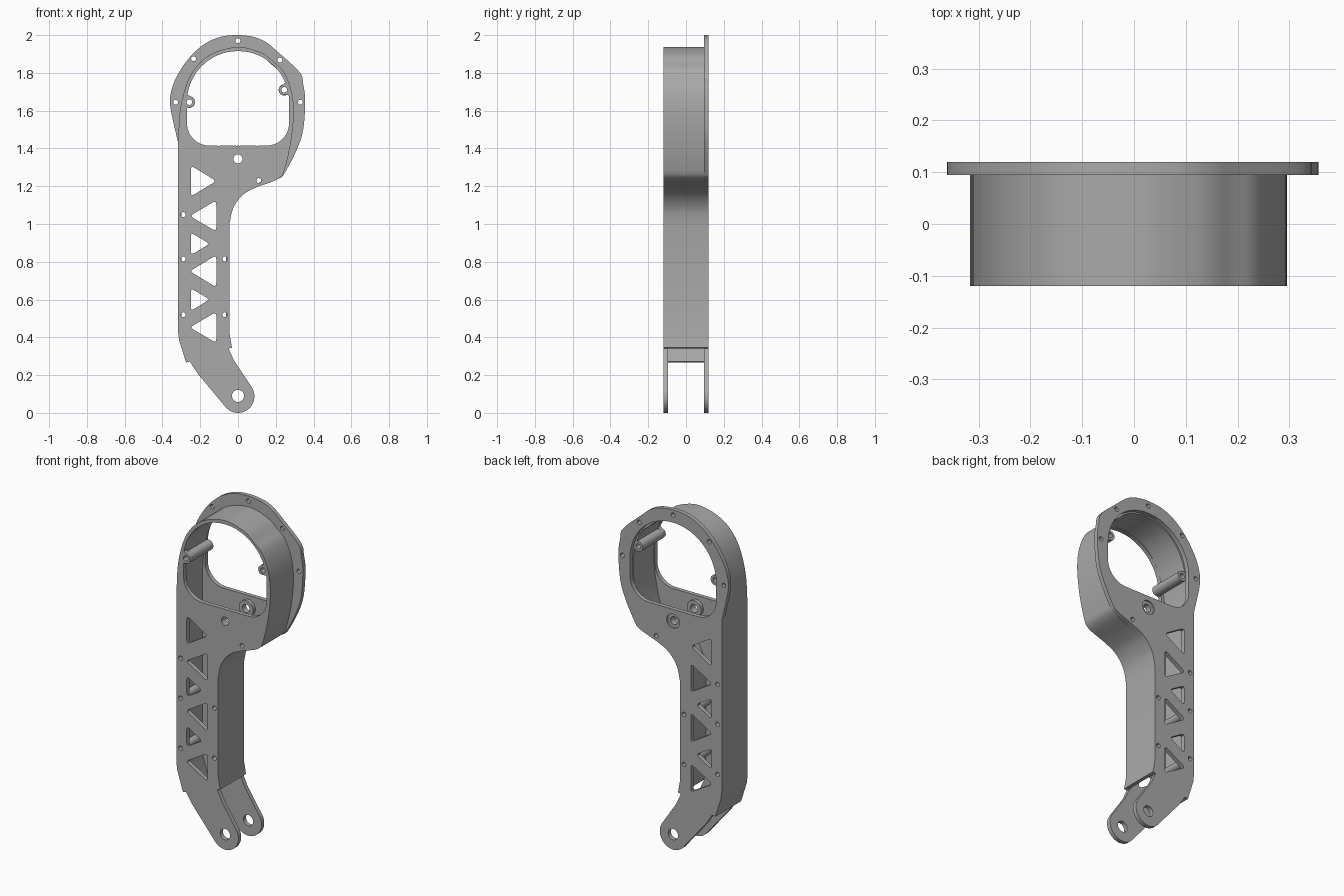
import bpy, bmesh, math
from mathutils import Vector

if "Cube" in bpy.data.objects:
    bpy.data.objects.remove(bpy.data.objects["Cube"])

grey = bpy.data.materials.new("plain_grey")
grey.diffuse_color = (0.4, 0.4, 0.4, 1)
grey.use_nodes = True
grey.node_tree.nodes["Principled BSDF"].inputs["Base Color"].default_value = grey.diffuse_color


def circle(x, z, r, n=24):
    return [(x + r * math.cos(2 * math.pi * i / n), z + r * math.sin(2 * math.pi * i / n)) for i in range(n)]


def spline(pts, n=5):
    """Smooth open path through the points (Catmull-Rom)."""
    p = [Vector(q) for q in [pts[0]] + pts + [pts[-1]]]
    out = []
    for i in range(1, len(p) - 2):
        a, b, c, d = p[i - 1:i + 3]
        for k in range(n):
            t = k / n
            out.append(tuple(0.5 * (2 * b + (c - a) * t + (2 * a - 5 * b + 4 * c - d) * t * t
                                    + (3 * b - a - 3 * c + d) * t ** 3)))
    return out + [pts[-1]]


def rounded(pts, r, n=5):
    """Closed polygon with softened corners."""
    out = []
    for i, q in enumerate(pts):
        b = Vector(q)
        a = b + (Vector(pts[i - 1]) - b).normalized() * r
        c = b + (Vector(pts[(i + 1) % len(pts)]) - b).normalized() * r
        for k in range(n + 1):
            t = k / n
            out.append(tuple(a * (1 - t) ** 2 + b * 2 * t * (1 - t) + c * t * t))
    return out


def strip(path, w):
    """Open path thickened to its right-hand side."""
    inner = []
    for i, q in enumerate(path):
        d = (Vector(path[min(i + 1, len(path) - 1)]) - Vector(path[max(i - 1, 0)])).normalized()
        inner.append((q[0] + d.y * w, q[1] - d.x * w))
    return path + inner[::-1]


def slab(name, loops, y0, y1):
    """Extrude an x-z outline (first loop) with holes (other loops) from y0 to y1."""
    cu = bpy.data.curves.new(name, 'CURVE')
    cu.dimensions, cu.fill_mode, cu.extrude = '2D', 'BOTH', (y1 - y0) / 2
    for loop in loops:
        s = cu.splines.new('POLY')
        s.points.add(len(loop) - 1)
        for p, q in zip(s.points, loop):
            p.co = (q[0], q[1], 0, 1)
        s.use_cyclic_u = True
    tmp = bpy.data.objects.new(name + "_curve", cu)
    bpy.context.collection.objects.link(tmp)
    dg = bpy.context.evaluated_depsgraph_get()
    me = bpy.data.meshes.new_from_object(tmp.evaluated_get(dg))
    bpy.data.objects.remove(tmp)
    bpy.data.curves.remove(cu)
    bm = bmesh.new()
    bm.from_mesh(me)
    bmesh.ops.remove_doubles(bm, verts=bm.verts, dist=1e-5)
    for v in bm.verts:
        x, z, d = v.co
        v.co = (x, (y0 + y1) / 2 - d, z)
    bmesh.ops.recalc_face_normals(bm, faces=bm.faces)
    bm.to_mesh(me)
    bm.free()
    me.name = name
    me.materials.clear()
    me.materials.append(grey)
    ob = bpy.data.objects.new(name, me)
    bpy.context.collection.objects.link(ob)
    return ob


# Opening: round on top, rounded box below, optionally notched by the two bosses
ring_bosses = [(-0.257, 1.645), (0.245, 1.71)]


def opening(r, floor, bosses):
    def inside(x, z):
        if any(math.hypot(x - a, z - b) < 0.03 for a, b in bosses):
            return False
        if z > 1.645:
            return math.hypot(x, z - 1.645) < r
        cx, cz = max(abs(x) - (r - 0.12), 0), max(floor + 0.12 - z, 0)
        return math.hypot(cx, cz) < 0.12
    out = []
    for i in range(240):
        a = i * math.pi / 120
        t = 0.1
        while t < 0.5 and inside(t * math.cos(a), 1.62 + t * math.sin(a)):
            t += 0.001
        out.append((t * math.cos(a), 1.62 + t * math.sin(a)))
    return out


# Shared outline pieces
left_side = [(-0.275, 0.267), (-0.312, 0.385), (-0.317, 0.43)]
body_top = [(-0.317, 1.42), (-0.304, 1.62), (-0.25, 1.79), (-0.15, 1.895), (0, 1.937), (0.127, 1.905),
            (0.192, 1.855), (0.24, 1.81), (0.28, 1.715), (0.295, 1.6), (0.283, 1.45), (0.25, 1.3)]
flange_top = [(-0.317, 1.43), (-0.355, 1.6), (-0.358, 1.68), (-0.33, 1.77), (-0.265, 1.872),
              (-0.185, 1.948), (-0.095, 1.99), (0, 2.0), (0.085, 1.99), (0.145, 1.965), (0.195, 1.925),
              (0.325, 1.805), (0.345, 1.74), (0.356, 1.65), (0.345, 1.5), (0.312, 1.395), (0.25, 1.275)]
neck = [(0.215, 1.24), (0.10, 1.195), (0.027, 1.155), (-0.025, 1.085), (-0.045, 1.0)]
right_side = [(-0.045, 0.42), (-0.032, 0.345)]
lug = [(-0.05, 0.34), (-0.02, 0.275)] + [
    (0.087 * math.cos(math.radians(a)), 0.088 + 0.088 * math.sin(math.radians(a)))
    for a in range(38, -145, -7)] + [(-0.215, 0.21), (-0.255, 0.272)]

body_path = left_side + spline(body_top + neck) + right_side
front_outline = body_path + lug
back_outline = left_side + spline(flange_top + neck) + right_side + lug

# Holes shared by both plates
triangles = []
for x0, x1, z0, z1 in [(-.25, -.115, 1.31, 1.145), (-.115, -.255, 1.125, .96), (-.25, -.15, .955, .835),
                       (-.115, -.255, .835, .665), (-.25, -.15, .66, .54), (-.115, -.255, .535, .37)]:
    triangles.append(rounded([(x0, z0), (x0, z1), (x1, (z0 + z1) / 2)], 0.022))
screws = [(-0.29, 1.05), (-0.29, 0.815), (-0.07, 0.815), (-0.29, 0.52), (-0.07, 0.52), (0.11, 1.23)]
flange_screws = [(-0.33, 1.645), (0.33, 1.645), (-0.235, 1.875), (0.222, 1.868), (0, 1.97)]
screw_holes = [circle(x, z, 0.013, 16) for x, z in screws]
pin_hole = circle(0, 0.09, 0.032, 32)
pivot_hole = circle(0, 1.345, 0.024)

# Front plate with its lug
slab("front_plate", [front_outline, opening(0.27, 1.415, ring_bosses), pin_hole, pivot_hole]
     + triangles + screw_holes + [circle(x, z, 0.015, 16) for x, z in ring_bosses], -0.12, -0.095)

# Back plate with wide flange; the outer skin has a counterbore around the pivot hole
back_holes = [opening(0.28, 1.415, []), pin_hole] + triangles + screw_holes + [
    circle(x, z, 0.013, 16) for x, z in flange_screws]
slab("back_plate", [back_outline] + back_holes + [pivot_hole], 0.095, 0.11)
slab("back_plate_skin", [back_outline] + back_holes + [circle(0, 1.345, 0.042)], 0.11, 0.12)

# Side wall joining the plates, open at the bottom
slab("side_wall", [strip(body_path, 0.018)], -0.095, 0.095)

# Tubes for the screws and the ring bosses
for x, z in screws:
    slab("screw_tube", [circle(x, z, 0.024), circle(x, z, 0.013, 16)], -0.095, 0.095)
for x, z in ring_bosses:
    slab("ring_boss", [circle(x, z, 0.03), circle(x, z, 0.015, 16)], -0.095, 0.095)

# Raised collars inside both plates around the pivot hole
for y0, y1 in [(-0.095, -0.075), (0.075, 0.095)]:
    slab("pivot_collar", [circle(0, 1.345, 0.047, 32), pivot_hole], y0, y1)

# Smooth the curved edges, keep corners crisp
bpy.ops.object.select_all(action='SELECT')
bpy.context.view_layer.objects.active = bpy.context.selected_objects[0]
bpy.ops.object.shade_smooth_by_angle(angle=math.radians(25))
